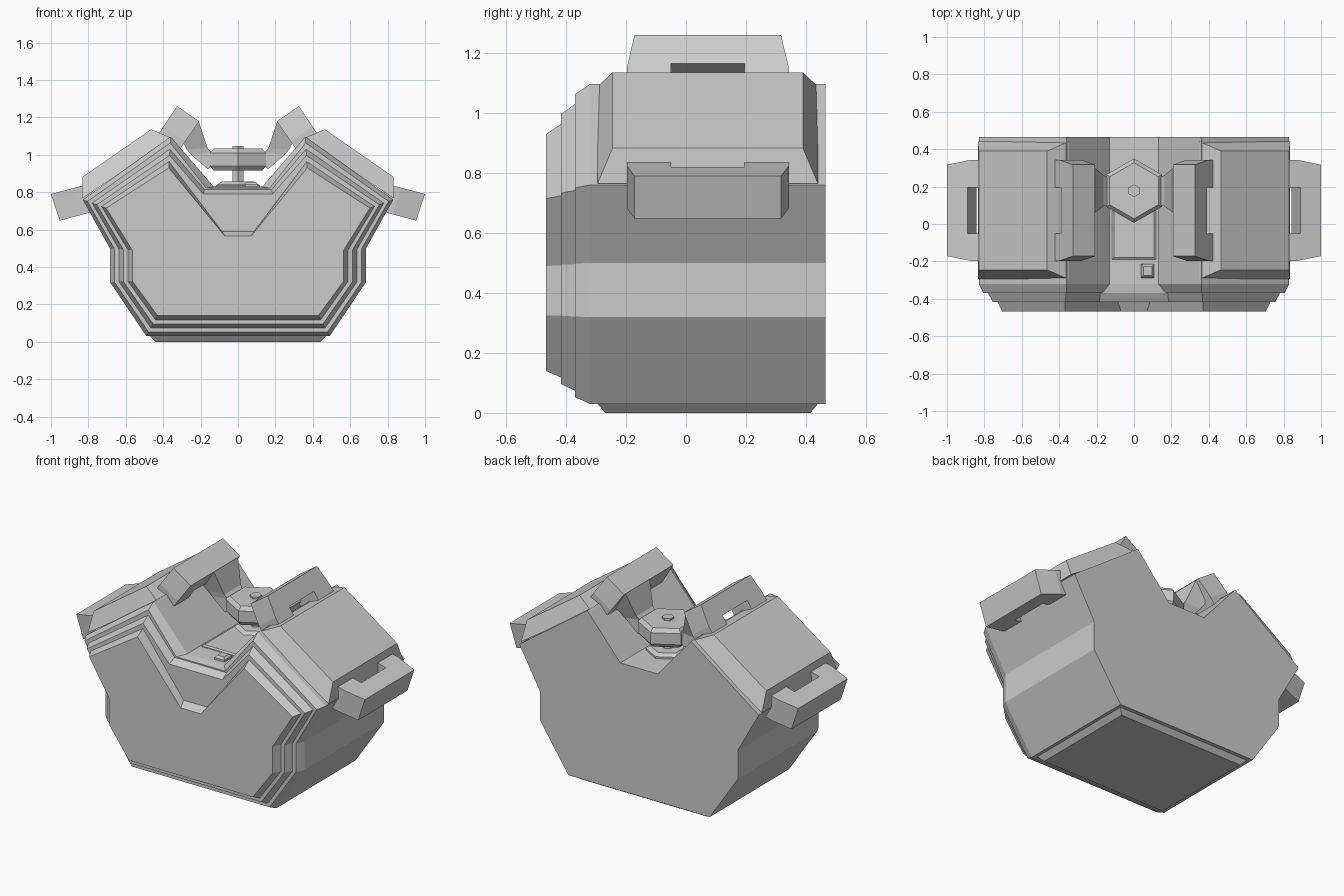
import bpy, bmesh, math
from mathutils import Vector

if "Cube" in bpy.data.objects:
    bpy.data.objects.remove(bpy.data.objects["Cube"])


def loft(name, rings):
    """Skin a list of equal-length rings and cap both ends."""
    bm = bmesh.new()
    loops = [[bm.verts.new(p) for p in r] for r in rings]
    n = len(loops[0])
    for a, b in zip(loops, loops[1:]):
        for i in range(n):
            j = (i + 1) % n
            bm.faces.new((a[i], a[j], b[j], b[i]))
    bm.faces.new(loops[0])
    bm.faces.new(loops[-1][::-1])
    bmesh.ops.recalc_face_normals(bm, faces=bm.faces)
    me = bpy.data.meshes.new(name)
    bm.to_mesh(me)
    bm.free()
    ob = bpy.data.objects.new(name, me)
    bpy.context.collection.objects.link(ob)
    return ob


def rect(x0, x1, y0, y1, z):
    return [(x0, y0, z), (x1, y0, z), (x1, y1, z), (x0, y1, z)]


def hex_stack(name, cy, levels):
    """Stack of hexagon rings, levels = (radius, z), points facing +-y."""
    loft(name, [[(r * math.sin(k * math.pi / 3), cy + r * math.cos(k * math.pi / 3), z)
                 for k in range(6)] for r, z in levels])


# Engine block: V-shaped profile, shrinking towards the front in three steps
OUTER = [(.49, .03), (.685, .32), (.685, .50), (.83, .76), (.36, 1.097)]
INNER = [(.43, .14), (.565, .325), (.565, .49), (.705, .715), (.37, .93)]


def block_ring(t, valley, y):
    half = [(a[0] + (b[0] - a[0]) * t, a[1] + (b[1] - a[1]) * t)
            for a, b in zip(OUTER, INNER)] + [valley]
    full = half + [(-x, z) for x, z in reversed(half)]
    return [(x, y, z) for x, z in full]


loft("engine_block", [block_ring(0, (.13, .83), .465),
                      block_ring(0, (.13, .83), -.32),
                      block_ring(.2, (.17, .822), -.37)])
loft("front_step", [block_ring(.4, (.18, .815), -.36),
                    block_ring(.4, (.18, .815), -.37),
                    block_ring(.6, (.185, .79), -.417)])
loft("front_cover", [block_ring(.8, (.085, .59), -.41),
                     block_ring(.8, (.085, .59), -.417),
                     block_ring(1, (.07, .565), -.467)])

# Sump plate under the block
loft("sump_plate", [rect(-.44, .44, -.27, .415, 0),
                    rect(-.47, .47, -.295, .44, .03)])

# C-shaped manifold plan: (outward distance, y)
PLAN = [(0, -.172), (0, .317), (-.13, .343), (-.21, .343), (-.21, .195),
        (-.115, .195), (-.115, -.05), (-.21, -.05), (-.21, -.197), (-.13, -.197)]


def manifold(name, s, origin, out, thick):
    o, u, v = Vector(origin), Vector(out), Vector(thick)
    rings = []
    for k in (0, 1):
        pts = [(o + u * d + v * k, y) for d, y in PLAN]
        rings.append([(s * p.x, y, p.y) for p, y in pts])
    loft(name, rings)


for s, side in ((1, "right"), (-1, "left")):
    # Head cover: tapered block on the sloped bank
    loft("head_cover_" + side, [
        [(s * .35, -.295, 1.088), (s * .835, -.295, .765),
         (s * .835, .44, .765), (s * .35, .44, 1.088)],
        [(s * .465, -.245, 1.136), (s * .83, -.245, .883),
         (s * .83, .39, .883), (s * .465, .39, 1.136)]])
    manifold("exhaust_manifold_" + side, s, (1, .79), (.966, -.259), (-.047, -.142))
    manifold("intake_manifold_" + side, s, (.326, 1.26), (-.56, .83), (-.118, -.08))
    # Duct from the intake manifold down to the central unit
    duct = [((.21, 1.178), (.30, 1.08), .06, .30),
            ((.162, 1.035), (.275, 1.03), .095, .26),
            ((.14, 1.012), (.25, 1.0), .10, .25),
            ((.10, 1.0), (.16, .922), .10, .25)]
    loft("intake_duct_" + side, [
        [(s * a[0], y0, a[1]), (s * b[0], y0, b[1]),
         (s * b[0], y1, b[1]), (s * a[0], y1, a[1])] for a, b, y0, y1 in duct])

# Central hexagonal intake unit on its stem
hex_stack("intake_unit", .178, [(.15, .915), (.172, .94), (.172, 1.01), (.15, 1.033)])
hex_stack("intake_knob", .178, [(.034, 1.02), (.034, 1.046)])
hex_stack("intake_stem", .178, [(.034, .84), (.034, .93)])
hex_stack("stem_flange", .178, [(.125, .82), (.125, .842), (.10, .858)])

# Valley plate and small valley cap
loft("valley_plate", [rect(-.118, .118, -.19, .18, .82), rect(-.118, .118, -.19, .18, .835),
                      rect(-.108, .108, -.18, .18, .842)])
loft("valley_cap", [rect(.038, .108, -.288, -.215, .82), rect(.038, .108, -.288, -.215, .842),
                    rect(.05, .096, -.276, -.227, .855)])
